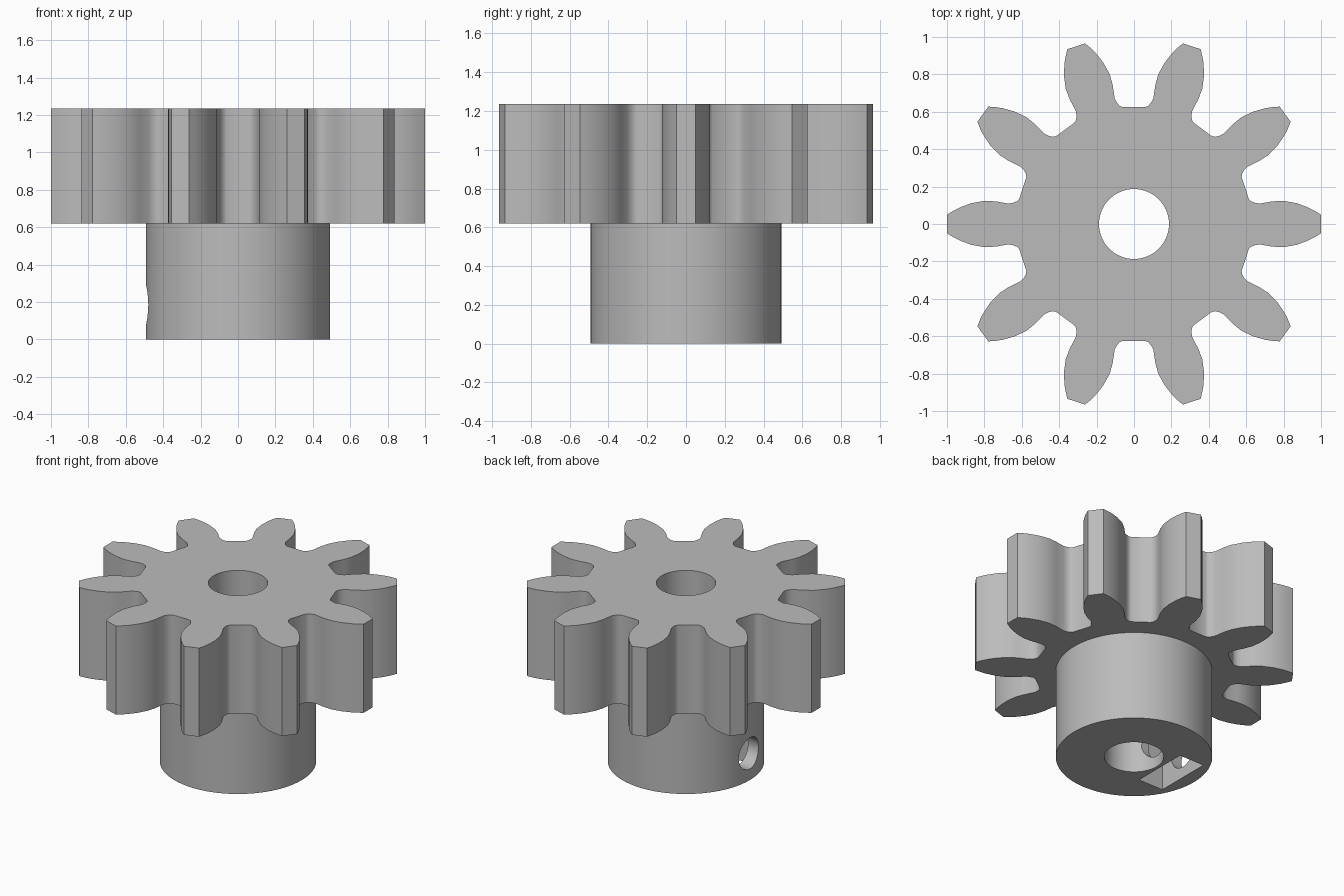
import bpy
import bmesh
from math import cos, sin, pi, radians

cube = bpy.data.objects.get("Cube")
if cube:
    bpy.data.objects.remove(cube, do_unlink=True)

TEETH = 10
HUB_TOP, GEAR_TOP = 0.62, 1.235
SCREW_Z = 0.185

grey = bpy.data.materials.new("plain grey")
grey.use_nodes = True
colour = (0.5, 0.5, 0.5, 1)
grey.diffuse_color = colour
grey.node_tree.nodes["Principled BSDF"].inputs["Base Color"].default_value = colour


def prism(name, outline, start, end, axis="z"):
    """Extrude a flat outline along z, or a (y, z) outline along x."""
    place = (lambda a, b, h: (a, b, h)) if axis == "z" else (lambda a, b, h: (h, a, b))
    bm = bmesh.new()
    low = [bm.verts.new(place(a, b, start)) for a, b in outline]
    high = [bm.verts.new(place(a, b, end)) for a, b in outline]
    bm.faces.new(low[::-1])
    bm.faces.new(high)
    for i in range(len(low)):
        j = (i + 1) % len(low)
        bm.faces.new((low[i], low[j], high[j], high[i]))
    bmesh.ops.recalc_face_normals(bm, faces=bm.faces)
    mesh = bpy.data.meshes.new(name)
    bm.to_mesh(mesh)
    bm.free()
    mesh.materials.append(grey)
    obj = bpy.data.objects.new(name, mesh)
    bpy.context.collection.objects.link(obj)
    return obj


def circle(radius, sides, centre=(0, 0)):
    return [(centre[0] + radius * cos(2 * pi * i / sides),
             centre[1] + radius * sin(2 * pi * i / sides)) for i in range(sides)]


def combine(target, tool, operation):
    mod = target.modifiers.new(operation.title(), "BOOLEAN")
    mod.operation = operation
    mod.solver = "EXACT"
    mod.object = tool
    bpy.context.view_layer.objects.active = target
    bpy.ops.object.modifier_apply(modifier=mod.name)
    bpy.data.objects.remove(tool, do_unlink=True)


# Toothed wheel: half a tooth flank, mirrored and repeated around the centre
flank = [(0.999, 0.05), (0.965, 0.071), (0.93, 0.089), (0.87, 0.111), (0.80, 0.124),
         (0.74, 0.121), (0.67, 0.109), (0.645, 0.114), (0.625, 0.122), (0.613, 0.136)]
tooth = [(x, -y) for x, y in reversed(flank)] + flank
outline = []
for k in range(TEETH):
    c, s = cos(2 * pi * k / TEETH), sin(2 * pi * k / TEETH)
    outline += [(c * x - s * y, s * x + c * y) for x, y in tooth]
pinion = prism("pinion_gear", outline, HUB_TOP, GEAR_TOP)

# Round hub below the wheel
combine(pinion, prism("hub", circle(0.492, 96), 0, HUB_TOP + 0.1), "UNION")

# Shaft bore through everything
combine(pinion, prism("bore", circle(0.187, 64), -0.1, GEAR_TOP + 0.1), "DIFFERENCE")

# Nut pocket, open at the bottom with a pointed top
half = 0.2
shoulder, peak = SCREW_Z + half / 3 ** 0.5, SCREW_Z + 2 * half / 3 ** 0.5
pocket = [(-half, -0.1), (half, -0.1), (half, shoulder), (0, peak), (-half, shoulder)]
combine(pinion, prism("nut_pocket", pocket, -0.4, -0.21, "x"), "DIFFERENCE")

# Set screw hole from the hub side into the bore
hole = circle(0.108, 40, (0, SCREW_Z))
combine(pinion, prism("screw_hole", hole, -0.7, -0.05, "x"), "DIFFERENCE")

# Smooth curved walls, crisp rims and tooth tips
bpy.ops.object.select_all(action="DESELECT")
pinion.select_set(True)
bpy.context.view_layer.objects.active = pinion
bpy.ops.object.shade_smooth_by_angle(angle=radians(32))
